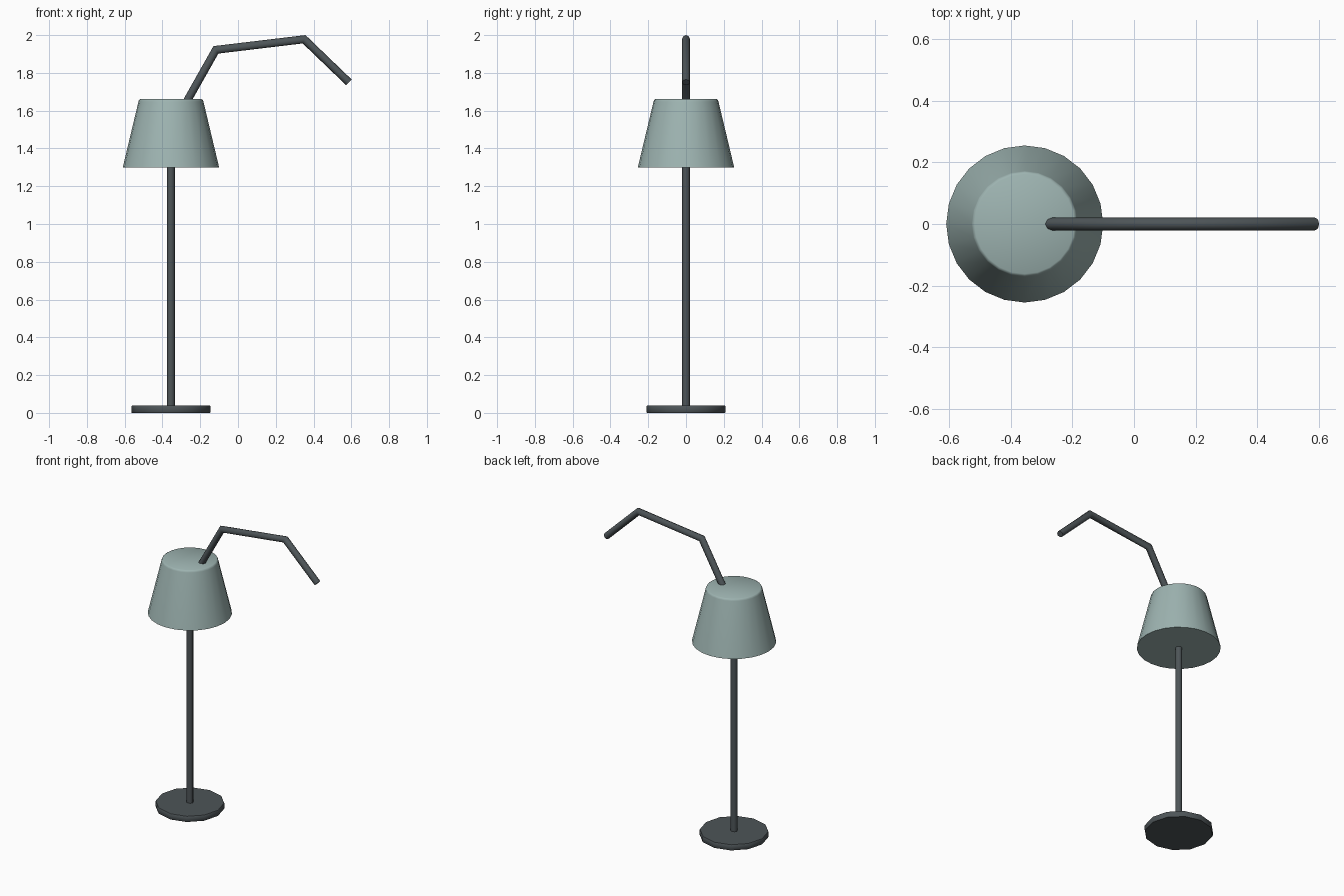
import bpy
import bmesh
from math import radians, pi, cos, sin
from mathutils import Vector

if "Cube" in bpy.data.objects:
    bpy.data.objects.remove(bpy.data.objects["Cube"], do_unlink=True)

POLE_X = -0.355
TUBE_R = 0.021


def material(name, rgb):
    mat = bpy.data.materials.new(name)
    mat.use_nodes = True
    mat.diffuse_color = (*rgb, 1)
    mat.node_tree.nodes["Principled BSDF"].inputs["Base Color"].default_value = (*rgb, 1)
    return mat


def loft(name, rings, mat):
    """Skin equal-sized rings of points, cap both ends and shade the result."""
    bm = bmesh.new()
    loops = [[bm.verts.new(p) for p in ring] for ring in rings]
    n = len(loops[0])
    for low, high in zip(loops, loops[1:]):
        for i in range(n):
            j = (i + 1) % n
            bm.faces.new((low[i], low[j], high[j], high[i]))
    bm.faces.new(loops[0][::-1])
    bm.faces.new(loops[-1])
    bmesh.ops.recalc_face_normals(bm, faces=bm.faces)
    mesh = bpy.data.meshes.new(name)
    bm.to_mesh(mesh)
    bm.free()
    mesh.materials.append(mat)
    obj = bpy.data.objects.new(name, mesh)
    bpy.context.collection.objects.link(obj)
    bpy.ops.object.select_all(action="DESELECT")
    obj.select_set(True)
    bpy.context.view_layer.objects.active = obj
    bpy.ops.object.shade_smooth_by_angle(angle=radians(50))
    return obj


def lathe(name, profile, sides, mat):
    """Turn a (radius, height) profile about the pole axis."""
    angles = [2 * pi * i / sides for i in range(sides)]
    rings = [[(POLE_X + r * cos(a), r * sin(a), z) for a in angles] for r, z in profile]
    return loft(name, rings, mat)


def tube(name, path, radius, sides, mat):
    """Tube along an (x, z) path in the y = 0 plane with mitred bends."""
    pts = [Vector((x, 0, z)) for x, z in path]
    dirs = [(b - a).normalized() for a, b in zip(pts, pts[1:])]
    y_axis = Vector((0, 1, 0))
    rings = []
    for i, p in enumerate(pts):
        before, after = dirs[max(i - 1, 0)], dirs[min(i, len(dirs) - 1)]
        tangent = (before + after).normalized()
        across = tangent.cross(y_axis) / tangent.dot(after)
        rings.append([p + radius * (cos(a) * y_axis + sin(a) * across)
                      for a in (2 * pi * k / sides for k in range(sides))])
    return loft(name, rings, mat)


metal = material("dark grey metal", (0.075, 0.09, 0.097))
fabric = material("pale sage fabric", (0.34, 0.455, 0.44))

# Foot and upright
lathe("base", [(0.207, 0), (0.21, 0.004), (0.21, 0.034), (0.207, 0.038)], 12, metal)
lathe("pole", [(TUBE_R, 0.03), (TUBE_R, 1.5)], 8, metal)

# Closed tapered shade with a softened top rim
lathe("shade", [(0.255, 1.3), (0.172, 1.648), (0.169, 1.657), (0.162, 1.661)], 24, fabric)

# Bent arm rising out of the shade
tube("arm", [(POLE_X, 1.5), (-0.117, 1.922), (0.35, 1.978), (0.587, 1.75)],
     TUBE_R, 8, metal)
